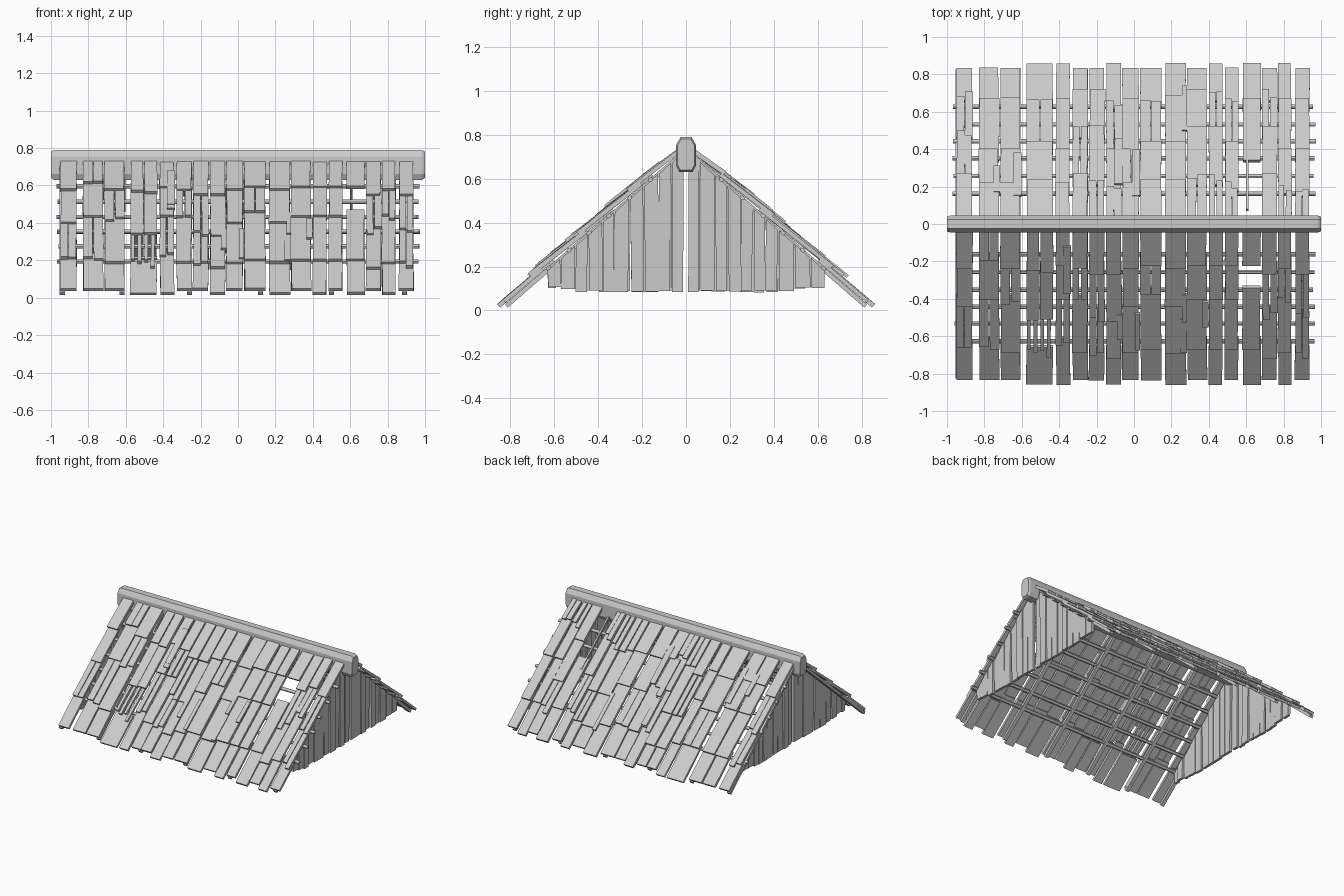
import bpy, bmesh, math, random
from mathutils import Vector

if "Cube" in bpy.data.objects:
    bpy.data.objects.remove(bpy.data.objects["Cube"])

random.seed(7)
SLOPE, APEX = 0.865, 0.742
L = math.hypot(1, SLOPE)
R = random.uniform


def pt(x, y, h, side):
    """Point on the roof plane at |y|, raised h along its normal."""
    return Vector((x, side * (y + h * SLOPE / L), APEX - SLOPE * y + h / L))


def hexa(bm, p):
    """Six-sided block from two matching quads."""
    v = [bm.verts.new(q) for q in p]
    for f in ((0, 1, 2, 3), (7, 6, 5, 4), (0, 4, 5, 1), (1, 5, 6, 2), (2, 6, 7, 3), (3, 7, 4, 0)):
        bm.faces.new([v[i] for i in f])


def board(bm, x0, x1, ya, yb, ha, hb, t, side, skew=0.0):
    lo = [(x0, ya, ha), (x1, ya, ha), (x1 + skew, yb, hb), (x0 + skew, yb, hb)]
    hexa(bm, [pt(x, y, h, side) for x, y, h in lo] + [pt(x, y, h + t, side) for x, y, h in lo])


def finish(bm, name):
    bmesh.ops.recalc_face_normals(bm, faces=bm.faces)
    me = bpy.data.meshes.new(name)
    bm.to_mesh(me)
    bm.free()
    ob = bpy.data.objects.new(name, me)
    bpy.context.collection.objects.link(ob)
    return ob


# Ridge beam: chamfered section with slightly tapered ends
bm = bmesh.new()
section = [(-.03, .63), (.03, .63), (.045, .66), (.045, .755), (.025, .79),
           (-.025, .79), (-.045, .755), (-.045, .66)]
rings = []
for x, k in ((-1, .88), (-.985, 1), (.985, 1), (1, .88)):
    rings.append([bm.verts.new((x, y * k, .71 + (z - .71) * k)) for y, z in section])
for a, b in zip(rings, rings[1:]):
    for i in range(8):
        j = (i + 1) % 8
        bm.faces.new((a[i], a[j], b[j], b[i]))
bm.faces.new(rings[0])
bm.faces.new(rings[-1])
finish(bm, "ridge_beam")

# Shingle columns: x range and eave distance
cols = [(-.95, -.86, .82), (-.83, -.72, .82), (-.715, -.605, .82), (-.575, -.43, .845),
        (-.42, -.34, .845), (-.33, -.245, .82), (-.24, -.155, .82), (-.15, -.065, .845),
        (-.063, .028, .82), (.032, .15, .82), (.165, .28, .845), (.283, .393, .82),
        (.4, .478, .845), (.485, .56, .82), (.58, .68, .845), (.683, .768, .82),
        (.77, .845, .845), (.86, .94, .82)]
for side, name in ((-1, "front"), (1, "back")):
    bm = bmesh.new()
    for c, (x0, x1, eave) in enumerate(cols):
        shift = random.choice((0, 0, .04, .12))
        ends = [.03, .2 + shift * .4, .38 + shift, .65 + shift * .4, eave]
        for k in range(4):
            ya, yb = max(.03, ends[k] - .05), ends[k + 1]
            if c == 14 and ((side < 0 and k == 1) or (side > 0 and k < 2)):
                if side > 0 and k == 1:      # hole with a thin remaining slat
                    board(bm, .6, .612, .07, .4, 0, .01, .016, side)
                continue
            if c == 3 and k == 2 and side < 0:
                n = 4
            else:
                n = 2 if R(0, 1) < .25 and k < 3 else 1
            cuts = [x0 + (x1 - x0) * i / n for i in range(n + 1)]
            for i in range(n):
                yy = yb if n == 1 or k == 3 else yb - R(0, .05)
                a, b = cuts[i] + R(0, .003), cuts[i + 1] - (.014 if n == 4 else R(.001, .006))
                board(bm, a, b, ya, yy, 0, .003 if k == 3 else .017, R(.017, .022), side, R(-.003, .003))
    # thin splinter pieces lying on top
    for _ in range(7):
        x0, x1, _e = random.choice(cols[:14])
        ya, w = R(.1, .5), R(.02, .045)
        board(bm, x1 - w, x1 + .004, ya, ya + R(.12, .25), .018, .03, .015, side)
    finish(bm, name + "_shingles")

    # Rafters
    bm = bmesh.new()
    for x in (-.94, -.62, -.26, .12, .5, .89):
        board(bm, x - .014, x + .014, .02, .825, -.02, -.02, .02, side)
    finish(bm, name + "_rafters")

    # Round battens across the slope
    bm = bmesh.new()
    for y in (.165, .26, .355, .445, .535, .63):
        xa, xb = -R(.94, .97), R(.955, .975)
        ring = [[bm.verts.new(pt(x, y + .01 * math.cos(i * math.pi / 4),
                                 -.005 + .01 * math.sin(i * math.pi / 4), side)) for i in range(8)]
                for x in (xa, xb)]
        for i in range(8):
            j = (i + 1) % 8
            bm.faces.new((ring[0][i], ring[0][j], ring[1][j], ring[1][i]))
        bm.faces.new(ring[0])
        bm.faces.new(ring[1])
    finish(bm, name + "_battens")

# Gable walls of upright planks cut to the roof line
for sx, name in ((-1, "left"), (1, "right")):
    bm = bmesh.new()
    for sy in (-1, 1):
        y = .012
        while y < .61:
            y2 = min(y + R(.05, .075), .635)
            base = R(.083, .093) if y < .45 else R(.098, .11)
            x, lean = sx * (.905 + R(-.006, .006)), R(-.006, .006)
            q = [(y + lean, base), (y2 - .006 + lean, base),
                 (y2 - .004, APEX - .01 - SLOPE * y2), (y, APEX - .01 - SLOPE * y)]
            hexa(bm, [Vector((x - .01, sy * a, b)) for a, b in q] +
                 [Vector((x + .01, sy * a, b)) for a, b in q])
            y = y2
    finish(bm, name + "_gable_planks")
